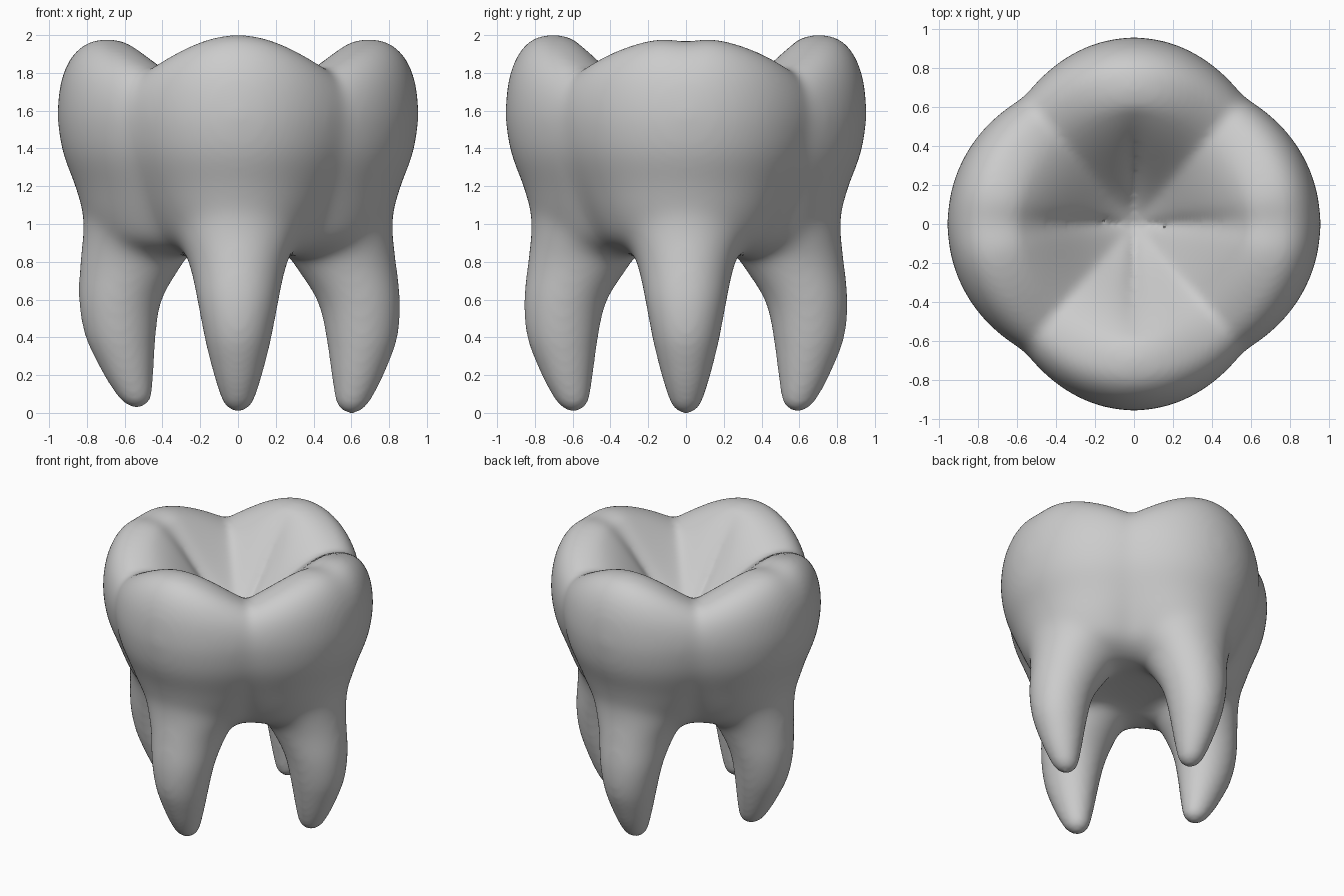
import bpy, bmesh, math
from mathutils import Vector

cube = bpy.data.objects.get("Cube")
if cube:
    bpy.data.objects.remove(cube)

SIDES = 128


def lerp(a, b, t):
    return a + (b - a) * t


def loft(name, rings, start, end):
    """Closed skin through equal-length rings, capped by a point at each end."""
    bm = bmesh.new()
    loops = [[bm.verts.new(p) for p in ring] for ring in rings]
    n = len(loops[0])
    for a, b in zip(loops, loops[1:]):
        for i in range(n):
            j = (i + 1) % n
            bm.faces.new((a[i], a[j], b[j], b[i]))
    for loop, tip in ((loops[0], start), (loops[-1], end)):
        pole = bm.verts.new(tip)
        for i in range(n):
            bm.faces.new((loop[i], loop[(i + 1) % n], pole))
    bmesh.ops.recalc_face_normals(bm, faces=bm.faces)
    mesh = bpy.data.meshes.new(name)
    bm.to_mesh(mesh)
    bm.free()
    obj = bpy.data.objects.new(name, mesh)
    bpy.context.collection.objects.link(obj)
    return obj


def resample(rows, steps):
    """Smooth curve through rows of numbers."""
    out = []
    for k in range(len(rows) - 1):
        p = [Vector(rows[min(max(k + o, 0), len(rows) - 1)]) for o in (-1, 0, 1, 2)]
        for s in range(steps):
            t = s / steps
            out.append(p[1] + 0.5 * t * (p[2] - p[0] + t * (
                2 * p[0] - 5 * p[1] + 4 * p[2] - p[3]
                + t * (3 * (p[1] - p[2]) + p[3] - p[0]))))
    out.append(Vector(rows[-1]))
    return out


# Crown: four lobes on the axes, with diagonal grooves between them
CENTER_Z, BELLY_Z = 1.42, 1.55
BELLY_LOBE, BELLY_GROOVE = 0.956, 0.86
angles = [math.tau * i / SIDES for i in range(SIDES)]


def polar(r, a, z):
    return (r * math.cos(a), r * math.sin(a), z)


def warp(a):
    """Makes the side lobes a little wider than the front and back ones."""
    return a - 0.07 * math.sin(2 * a)


def lobe(a):
    return abs(math.cos(2 * warp(a)))


def off_axis(a):
    """Angle to the nearest lobe axis, rounded off at the axis itself."""
    off = (warp(a) + math.pi / 4) % (math.pi / 2) - math.pi / 4
    return math.hypot(off, 0.04)


def crest(a):
    """Radius and height of the biting rim; the side lobes dip in the middle."""
    z = 1.82 + 0.18 * lobe(a) ** 1.1
    if abs(math.cos(warp(a))) > abs(math.sin(warp(a))):
        z -= 0.01 * lobe(a) + 0.025 * math.exp(-(off_axis(a) / 0.12) ** 2)
    return lerp(0.66, 0.70, lobe(a)), z


def basin(t, a):
    """Height of the biting surface from the middle (0) to the rim (1)."""
    z = lerp(CENTER_Z, crest(a)[1], math.sin(math.pi / 2 * t) ** 1.5)
    fold = math.exp(-off_axis(a) / 0.25) * math.sin(math.pi * min(1, t / 0.85))
    return z - 0.08 * fold


# height, radius on a lobe, radius in a groove
wall = [(0.86, 0.22, 0.2), (0.83, 0.50, 0.40), (0.90, 0.73, 0.57),
        (1.03, 0.81, 0.665), (1.2, 0.862, 0.755), (1.38, 0.93, 0.832),
        (BELLY_Z, BELLY_LOBE, BELLY_GROOVE)]
rings = [[polar(lerp(g, l, lobe(a) ** 1.05), a, z) for a in angles]
         for z, l, g in resample(wall, 5)]
for k in range(1, 15):
    phi = math.pi / 2 * k / 14
    ring = []
    for a in angles:
        rc, zc = crest(a)
        rm = lerp(BELLY_GROOVE, BELLY_LOBE, lobe(a) ** 1.05)
        ring.append(polar(lerp(rc, rm, max(math.cos(phi), 0) ** 0.8), a,
                          lerp(BELLY_Z, zc, math.sin(phi) ** 0.85)))
    rings.append(ring)
for k in range(29, 0, -1):
    t = k / 30
    rings.append([polar(crest(a)[0] * t, a, basin(t, a)) for a in angles])
parts = [loft("crown", rings, (0, 0, 0.87), (0, 0, CENTER_Z))]

# Roots: height, distance from the axis, radial and sideways half widths
root = [(0.012, 0.587, 0.045, 0.045), (0.06, 0.594, 0.087, 0.082),
        (0.2, 0.622, 0.136, 0.128), (0.4, 0.648, 0.188, 0.178),
        (0.6, 0.635, 0.224, 0.22), (0.8, 0.562, 0.278, 0.265),
        (0.95, 0.525, 0.297, 0.325), (1.15, 0.55, 0.27, 0.33)]


def make_root(name, heading, shift, lift):
    rings = []
    for z, c, ra, rb in resample(root, 5):
        low = max(0, 1 - z / 0.8)
        ring = []
        for i in range(40):
            b = math.tau * i / 40
            u, v = c + shift * low + ra * math.cos(b), rb * math.sin(b)
            ring.append((u * math.cos(heading) - v * math.sin(heading),
                         u * math.sin(heading) + v * math.cos(heading), z + lift * low))
        rings.append(ring)
    tip = polar(0.585 + shift, heading, lift - 0.006)
    return loft(name, rings, tip, polar(0.55, heading, 1.16))


for i, (name, shift, lift) in enumerate((("left_root", 0.015, 0), ("back_root", 0.005, 0.01),
                                         ("right_root", -0.05, 0.03), ("front_root", 0.01, 0.01))):
    parts.append(make_root(name, i * math.pi / 2, shift, lift))

# Fuse the parts into one skin
bpy.ops.object.select_all(action='DESELECT')
for p in parts:
    p.select_set(True)
tooth = parts[0]
bpy.context.view_layer.objects.active = tooth
bpy.ops.object.join()
tooth.name = tooth.data.name = "tooth"
mod = tooth.modifiers.new("fuse", 'REMESH')
mod.mode = 'VOXEL'
mod.voxel_size = 0.018
bpy.ops.object.modifier_apply(modifier=mod.name)

# Blend the neck and belly softly, keep the biting surface crisp
neck = tooth.vertex_groups.new(name="neck")
for v in tooth.data.vertices:
    x, y, z = v.co
    w = min(1, max(0, (z - 0.35) / 0.35)) * min(1, max(0, (1.8 - z) / 0.4))
    if z > 1.3 and math.hypot(x, y) < 0.66:
        w = 0
    neck.add([v.index], max(w, 0.1 if z > 1 else 0.05), 'REPLACE')
mod = tooth.modifiers.new("blend", 'SMOOTH')
mod.factor = 0.5
mod.iterations = 90
mod.vertex_group = neck.name
bpy.ops.object.modifier_apply(modifier=mod.name)

# Colour and shading
grey = bpy.data.materials.new("light grey")
grey.use_nodes = True
colour = (0.6, 0.6, 0.6, 1)
grey.diffuse_color = colour
grey.node_tree.nodes["Principled BSDF"].inputs["Base Color"].default_value = colour
tooth.data.materials.clear()
tooth.data.materials.append(grey)
bpy.ops.object.shade_smooth_by_angle(angle=math.radians(40))
